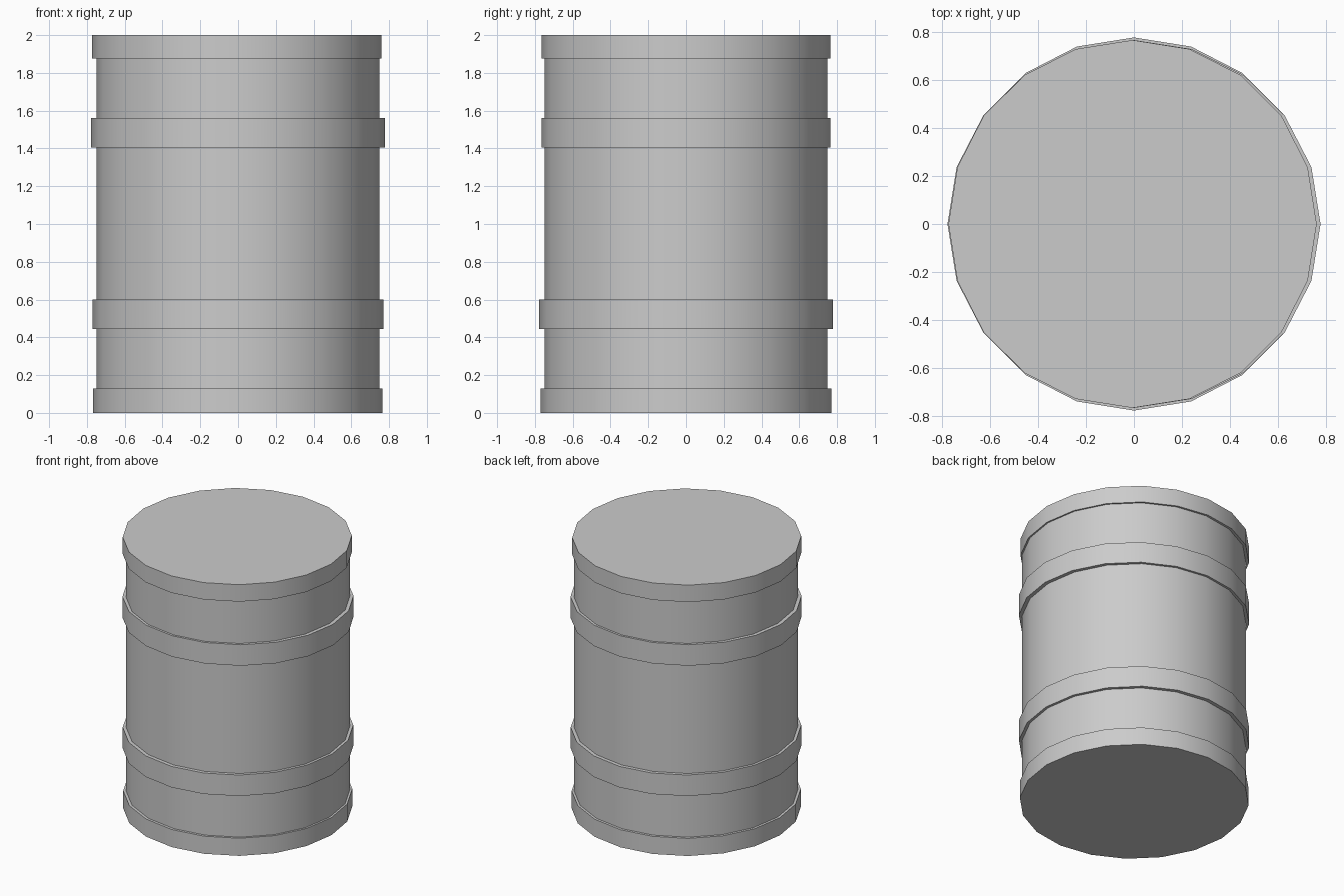
import bpy
import bmesh
from math import cos, sin, pi, radians

if "Cube" in bpy.data.objects:
    bpy.data.objects.remove(bpy.data.objects["Cube"])

SIDES = 20
BODY = (0.0, 0.75, 0.75)  # centre x, radius x, radius y

# Hoops from bottom to top: z low, z high, section
HOOPS = [
    (0.0, 0.13, (-0.002, 0.766, 0.769)),
    (0.445, 0.60, (0.0, 0.769, 0.777)),
    (1.405, 1.56, (0.0, 0.777, 0.766)),
    (1.875, 2.0, (-0.006, 0.767, 0.766)),
]

# Stack of sections: each hoop steps out of the body and back in
sections = []
for z0, z1, hoop in HOOPS:
    if z0 > 0:
        sections.append((z0, BODY))
    sections += [(z0, hoop), (z1, hoop)]
    if z1 < 2:
        sections.append((z1, BODY))


def ring(bm, z, section):
    cx, rx, ry = section
    return [bm.verts.new((cx + rx * cos(2 * pi * i / SIDES),
                          ry * sin(2 * pi * i / SIDES), z))
            for i in range(SIDES)]


# Barrel wall
bm = bmesh.new()
rings = [ring(bm, z, s) for z, s in sections]
for a, b in zip(rings, rings[1:]):
    for i in range(SIDES):
        j = (i + 1) % SIDES
        bm.faces.new((a[i], a[j], b[j], b[i]))

# Flat bottom and lid
bm.faces.new(rings[0][::-1])
bm.faces.new(rings[-1])
bmesh.ops.recalc_face_normals(bm, faces=bm.faces)

mesh = bpy.data.meshes.new("barrel")
bm.to_mesh(mesh)
bm.free()
barrel = bpy.data.objects.new("barrel", mesh)
bpy.context.collection.objects.link(barrel)

# Smooth walls, sharp hoop edges
bpy.context.view_layer.objects.active = barrel
barrel.select_set(True)
bpy.ops.object.shade_smooth_by_angle(angle=radians(30))
